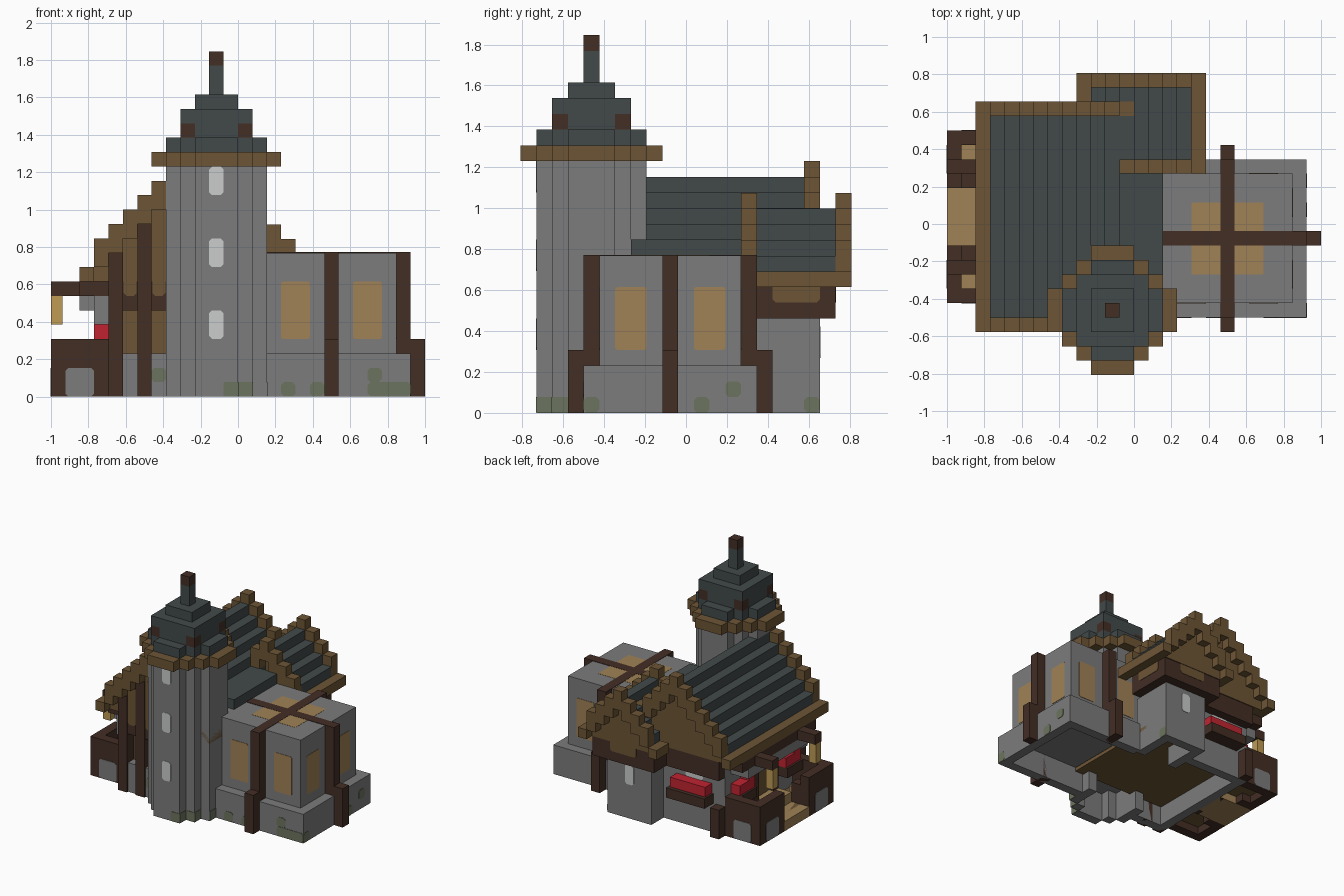
import bpy, bmesh
from mathutils import Vector

cube = bpy.data.objects.get("Cube")
if cube:
    bpy.data.objects.remove(cube, do_unlink=True)

U = 1 / 13  # one building block

def material(name, rgb):
    lin = [((c / 255 + .055) / 1.055) ** 2.4 for c in rgb]
    m = bpy.data.materials.new(name)
    m.use_nodes = True
    m.diffuse_color = (*lin, 1)
    m.node_tree.nodes["Principled BSDF"].inputs["Base Color"].default_value = (*lin, 1)
    return m

MATS = {
    "stone": material("grey stone", (124, 124, 124)),
    "moss": material("mossy stone", (108, 116, 94)),
    "slate": material("dark slate", (66, 73, 73)),
    "trim": material("brown wood", (109, 85, 53)),
    "beam": material("dark wood", (67, 46, 37)),
    "tan": material("tan panel", (160, 130, 86)),
    "glass": material("pale glass", (202, 205, 203)),
    "red": material("red cloth", (192, 36, 48)),
    "straw": material("straw", (190, 155, 84)),
}
parts = {}

def mesh_for(name, mat):
    return parts.setdefault((name, mat), bmesh.new())

def box(name, mat, x0, x1, y0, y1, z0, z1):
    """Block between two corners, in block units."""
    lo, hi = (x0, y0, z0), (x1, y1, z1)
    for v in bmesh.ops.create_cube(mesh_for(name, mat), size=1)["verts"]:
        v.co = Vector([((a + b) / 2 + c * (b - a)) * U for a, b, c in zip(lo, hi, v.co)])

def plate(name, mat, axis, at, side, u0, u1, v0, v1, cut=.2):
    """Thin panel with clipped corners lying on a wall or roof."""
    bm = mesh_for(name, mat)
    outline = [(u0 + cut, v0), (u1 - cut, v0), (u1, v0 + cut), (u1, v1 - cut),
               (u1 - cut, v1), (u0 + cut, v1), (u0, v1 - cut), (u0, v0 + cut)]
    loops = []
    for d in (at - side * .02, at + side * .04):
        pts = [{"x": (d, u, v), "y": (u, d, v), "z": (u, v, d)}[axis] for u, v in outline]
        loops.append([bm.verts.new(Vector(p) * U) for p in pts])
    a, b = loops
    bm.faces.new(a)
    bm.faces.new(b)
    for i in range(len(outline)):
        j = (i + 1) % len(outline)
        bm.faces.new((a[i], a[j], b[j], b[i]))

# ---------- round tower, hollow at the foot ----------
TX, TY = -1.5, -6

def disc(name, mat, r, z0, z1):
    a = r
    while a >= 1.5:
        b = r + 1.5 - a
        box(name, mat, TX - a, TX + a, TY - b, TY + b, z0, z1)
        a -= 1

disc("tower_wall", "stone", 3.5, 3, 16)
box("tower_wall", "stone", TX - 1.5, TX + 1.5, TY - 3.5, TY - 2.5, 0, 3)
for s in (-1, 1):
    for cx, cy, w in ((2, -2, .5), (3, 0, 1.5)):
        x = TX + s * cx
        box("tower_wall", "stone", x - .5, x + .5, TY + cy - w, TY + cy + w, 0, 3)
disc("tower_brim", "trim", 4.5, 16, 17)
disc("tower_roof", "slate", 3.5, 17, 18)
disc("tower_roof", "slate", 2.5, 18, 20)
for r, z0, z1 in ((1.5, 20, 21), (.5, 21, 23)):
    box("tower_roof", "slate", TX - r, TX + r, TY - r, TY + r, z0, z1)
box("tower_finial", "beam", TX - .5, TX + .5, TY - .5, TY + .5, 23, 24)
for x in (TX - 2, TX + 2):
    for y in (TY - 2, TY + 2):
        box("roof_brackets", "beam", x - .5, x + .5, y - .5, y + .5, 18, 19)
        box("bracket_caps", "slate", x - .5, x + .5, y - .5, y + .5, 19, 20)
for z in (4, 9, 14):
    plate("tower_window", "glass", "y", -9.5, -1, -2, -1, z, z + 2)

# ---------- stone side building, open underneath ----------
box("side_base", "stone", 11, 12, -6.5, 4.5, 0, 3)
box("side_base", "stone", 1, 11, -6.5, -5.5, 0, 3)
box("side_base", "stone", 3, 11, 3.5, 4.5, 0, 3)
box("side_block", "stone", 1, 11, -5.5, 3.5, 2.5, 10)
for y, s in ((-6, -1), (4, 1)):
    box("side_post", "beam", 6, 7, y - .5, y + .5, 0, 10)
    box("side_post", "beam", 6, 7, y + s - .5, y + s + .5, 0, 4)
box("side_post", "beam", 11, 12, -1.5, -.5, 0, 10)
box("side_post", "beam", 12, 13, -1.5, -.5, 0, 4)
plate("roof_beam", "beam", "z", 10, 1, 6, 7, -6.5, 4.5, 0.01)
plate("roof_beam", "beam", "z", 10, 1, 2, 12, -1.5, -.5, 0.01)
plate("roof_panel", "tan", "z", 10, .5, 4, 9, -3.5, 1.5, .05)
for x in (3, 8):
    for y, s in ((-5.5, -1), (3.5, 1)):
        plate("side_panel", "tan", "y", y, s, x, x + 2, 4, 8, .12)
for y in (-4.5, .5):
    plate("side_panel", "tan", "x", 11, 1, y, y + 2, 4, 8, .12)

# ---------- stepped gable roofs ----------
def gable_roof(name, x0, heights, y0, y1, clip=None, drop=0):
    last = len(heights) - 1
    for i, h in enumerate(heights):
        x, h = x0 + i, h - drop
        clipped = clip and x < clip[0]
        ys = clip[1] if clipped else y0
        if i in (0, last):
            box(name + "_eave", "trim", x, x + 1, ys, y1, 8, h)
            continue
        start = ys if clipped else ys + 1
        box(name + "_soffit", "trim", x, x + 1, start, y1 - 1, 8, 8.2)
        box(name, "slate", x, x + 1, start, y1 - 1, 8.1, h - 1)
        for y, inner in [(y1 - 1, y1 - 1)] + ([] if clipped else [(y0, y0 + 1)]):
            box(name + "_trim", "trim", x, x + 1, y, y + 1, max(8, h - 2), h)
            box(name + "_gable", "trim", x, x + 1, inner - .05, inner + .1, 8, h - 1.1)

def steps(peak):
    up = [9] + list(range(11, peak))
    return up + [peak] + up[::-1]

gable_roof("hall_roof", -11, steps(16), -7.5, 8.5)
gable_roof("wing_roof", -4, steps(14), 3.5, 10.5, clip=(-1, 8.5), drop=.03)
box("hall_roof", "slate", -1, 2, -3.5, 3.6, 8, 11)

# ---------- main hall, with a raised timber floor ----------
box("hall_wall", "stone", -9, 2, -5.5, 6.5, 2.2, 8)
box("hall_wall", "stone", -9, -8, -5.5, 6.5, 0, 3)
box("hall_wall", "stone", -8, -2, 5.5, 6.5, 0, 3)
box("hall_floor", "trim", -8, 3, -5.4, 5.5, 2, 2.4)
box("hall_plinth", "stone", -9, -4, -6.5, -5.5, 0, 3)
box("hall_band", "beam", -9, -4, -6.55, -5.5, 6, 8)
plate("front_panel", "trim", "y", -5.5, -1, -8.5, -4, 3, 6, .1)
for x, top in ((-9, 10), (-7, 12)):
    box("front_post", "beam", x, x + 1, -6.7, -5.5, 0, top)
for x, top in ((-8, 11), (-6, 12)):
    plate("gable_arch", "trim", "y", -6.58, -1, x + .05, x + .95, 7, top)
box("back_band", "beam", -9, -2, 6.5, 7.5, 6, 8)
box("back_post", "beam", -9, -8, 6.5, 7.5, 0, 3)
box("back_ledge", "beam", -7.7, -3.3, 6.5, 8, 3, 4)
box("back_flowers", "red", -7.5, -3.5, 6.5, 7.6, 4, 5)
plate("back_window", "glass", "y", 6.5, 1, -6.5, -4.5, 5, 6)
box("left_band", "beam", -11, -9, -5.5, 6.5, 7, 8)
box("left_jetty", "stone", -11, -9, -4.5, 5.5, 6, 7)
box("left_bracket", "stone", -10, -9, -5.5, -4.5, 5, 7)
plate("left_door", "trim", "x", -9, -1, -.5, 1.5, 2, 6)

# ---------- porch stalls, mirrored about the entrance ----------
for s in (-1, 1):
    def stall(name, mat, x0, x1, a, b, z0, z1):
        box(name, mat, x0, x1, *sorted((.5 + s * a, .5 + s * b)), z0, z1)
    stall("stall_wall", "beam", -13, -12, 2, 6, 0, 4)
    stall("stall_wall", "beam", -13, -9, 5, 6, 0, 4)
    stall("stall_wall", "beam", -13, -11, 2, 3, 0, 3)
    stall("stall_crate", "tan", -12, -10, 3, 5, 1, 2)
    stall("stall_beam", "beam", -13, -11, 3, 4, 7, 8)
    stall("hanging_lamp", "straw", -13, -12.2, 3.1, 3.9, 5, 7)
    stall("left_ledge", "beam", -10.2, -9, 2.5, 5, 3, 4)
    stall("left_flowers", "red", -10, -9, 2.5, 5, 4, 5)
    stall("left_post", "beam", -9.5, -9, 1.2, 2, 0, 7)
    box("left_flowers", "red", -10, -9, s * 3.7 - .7, s * 3.7 + .3, 5, 6)
    plate("stall_panel", "stone", "y", .5 + s * 6, s, -12, -10, .02, 2)
    plate("stall_panel", "stone", "x", -13, -1, *sorted((.5 + s * 3, .5 + s * 5)), .02, 2)
box("porch_step", "tan", -13, -9, -1.5, 2.5, 0, 1)
box("porch_step", "tan", -11, -9, -1.5, 2.5, 1, 2)
box("porch_floor", "trim", -12, -9, -4.5, 5.5, .8, 1)

# ---------- rear wing ----------
box("wing_wall", "stone", -2, 3, 4, 8.5, 2.1, 6)
box("wing_wall", "stone", -2, 3, 7.5, 8.5, 0, 3)
for x in (-2, 2):
    box("wing_wall", "stone", x, x + 1, 4, 8.5, 0, 3)
box("wing_band", "beam", -3, 4, 4.5, 9.5, 6, 8)
plate("wing_panel", "trim", "x", 4, 1, 5.5, 8.5, 7, 8.3)
plate("wing_panel", "trim", "y", 9.5, 1, -1, 2, 7, 8.3)
plate("wing_window", "glass", "y", 8.5, 1, 0, 1, 3.5, 5.5)

# ---------- moss patches ----------
for x, w, z in ((3, 1, 0), (5, 1, 0), (9, 3, 0), (9, 1, 1)):
    plate("moss_patch", "moss", "y", -6.5, -1, x, x + w, z + .02, z + 1)
for y, z in ((-6.5, 0), (.5, 0), (2.5, 1)):
    plate("moss_patch", "moss", "x", 12, 1, y, y + 1, z + .02, z + 1)
plate("moss_patch", "moss", "y", -9.5, -1, -1, 0, .02, 1, .05)
plate("moss_patch", "moss", "y", -8.5, -1, 0.02, 1, .02, 1, .05)
plate("moss_patch", "moss", "y", -6.5, -1, -6, -5, 1, 2)
for x, y in ((0, -9), (1, -8), (2, -7)):
    plate("moss_patch", "moss", "x", x, 1, y - .5, y + .5, .02, 1, .05)
plate("moss_patch", "moss", "x", 3, 1, 7.5, 8.5, .02, 1)

# ---------- turn the parts into objects ----------
for (name, mat), bm in parts.items():
    bmesh.ops.recalc_face_normals(bm, faces=bm.faces)
    me = bpy.data.meshes.new(name)
    bm.to_mesh(me)
    bm.free()
    me.materials.append(MATS[mat])
    bpy.context.collection.objects.link(bpy.data.objects.new(name, me))
